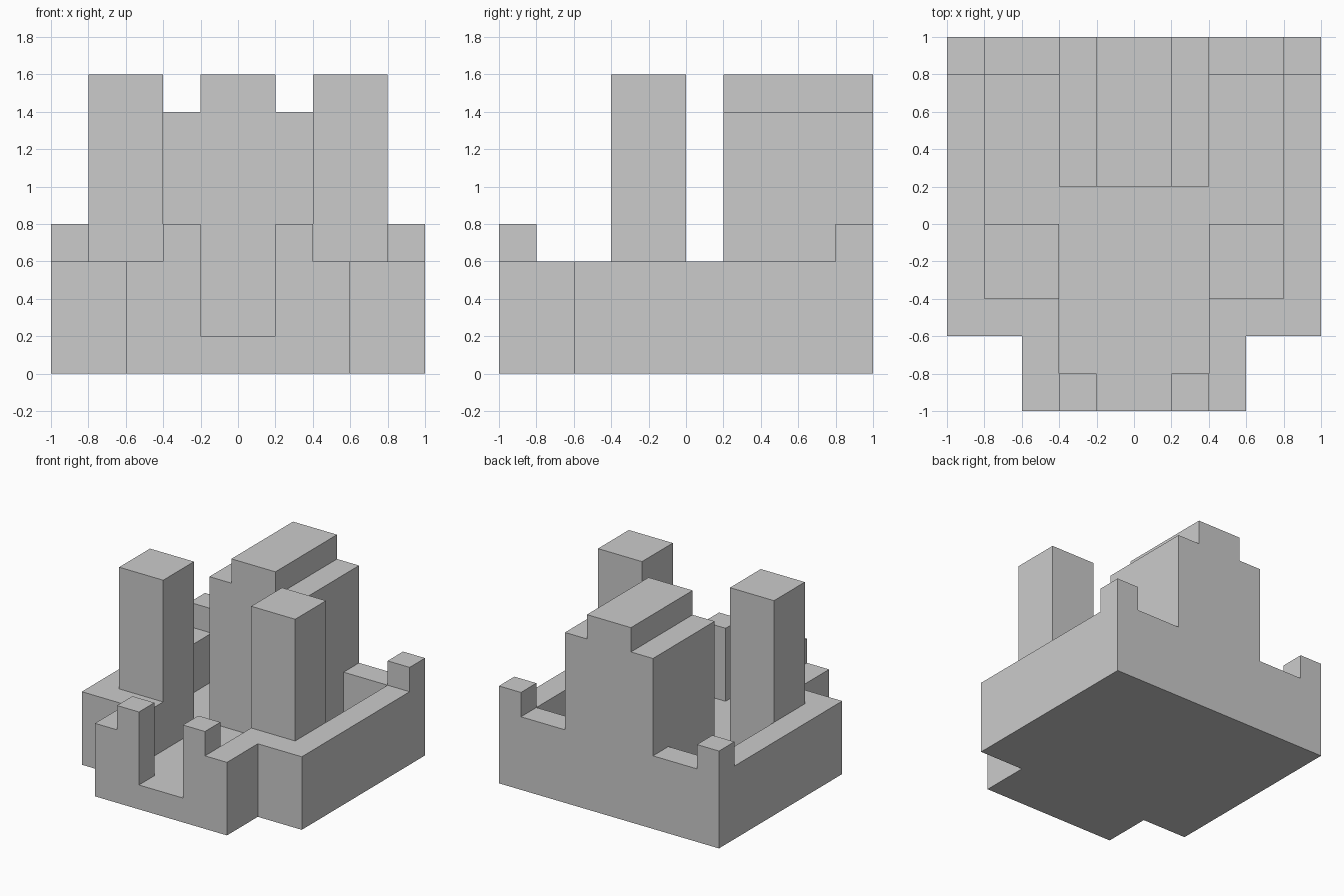
import bpy, bmesh

if "Cube" in bpy.data.objects:
    bpy.data.objects.remove(bpy.data.objects["Cube"])


def prism(name, outline, lo, hi, axis="z"):
    """Extrude a closed 2D outline: xy outline along z, or xz outline along y."""
    bm = bmesh.new()
    at = (lambda p: (p[0], p[1], lo)) if axis == "z" else (lambda p: (p[0], lo, p[1]))
    face = bm.faces.new([bm.verts.new(at(p)) for p in outline])
    ext = bmesh.ops.extrude_face_region(bm, geom=[face])
    move = (0, 0, hi - lo) if axis == "z" else (0, hi - lo, 0)
    bmesh.ops.translate(bm, vec=move,
                        verts=[v for v in ext["geom"] if isinstance(v, bmesh.types.BMVert)])
    bmesh.ops.recalc_face_normals(bm, faces=bm.faces)
    mesh = bpy.data.meshes.new(name)
    bm.to_mesh(mesh)
    bm.free()
    ob = bpy.data.objects.new(name, mesh)
    bpy.context.collection.objects.link(ob)
    return ob


def mirrored(half):
    """Complete a right-hand outline with its reflection in x."""
    return half + [(-x, y) for x, y in reversed(half)]


def box(name, x0, x1, y0, y1, z0, z1):
    return prism(name, [(x0, y0), (x1, y0), (x1, y1), (x0, y1)], z0, z1)


def combine(target, part, operation):
    mod = target.modifiers.new(part.name, "BOOLEAN")
    mod.object, mod.operation, mod.solver = part, operation, "EXACT"
    bpy.context.view_layer.objects.active = target
    bpy.ops.object.modifier_apply(modifier=mod.name)
    bpy.data.objects.remove(part, do_unlink=True)


# Outer wall block with a narrower front
castle = prism("castle", mirrored([(0.6, -1), (0.6, -0.6), (1, -0.6), (1, 1)]), 0, 0.6)

# Sunken T-shaped courtyard and gate opening
yard = mirrored([(0.4, -0.8), (0.4, 0), (0.8, 0), (0.8, 0.8)])
combine(castle, prism("courtyard", yard, 0.2, 1), "DIFFERENCE")
combine(castle, box("gateway", -0.2, 0.2, -1.2, -0.7, 0.2, 1), "DIFFERENCE")

# Keep with a raised central roof
keep = mirrored([(0.4, 0.1), (0.4, 1.4), (0.2, 1.4), (0.2, 1.6)])
combine(castle, prism("keep", keep, 0.2, 1, "y"), "UNION")

# Towers, gate posts and rear corner posts on both sides
for s in (-1, 1):
    for name, a, b, y0, y1, top in (("tower", 0.4, 0.8, -0.4, 0, 1.6),
                                    ("gate_post", 0.2, 0.4, -1, -0.8, 0.8),
                                    ("corner_post", 0.8, 1, 0.8, 1, 0.8)):
        x0, x1 = sorted((s * a, s * b))
        combine(castle, box(name, x0, x1, y0, y1, 0.6, top), "UNION")
